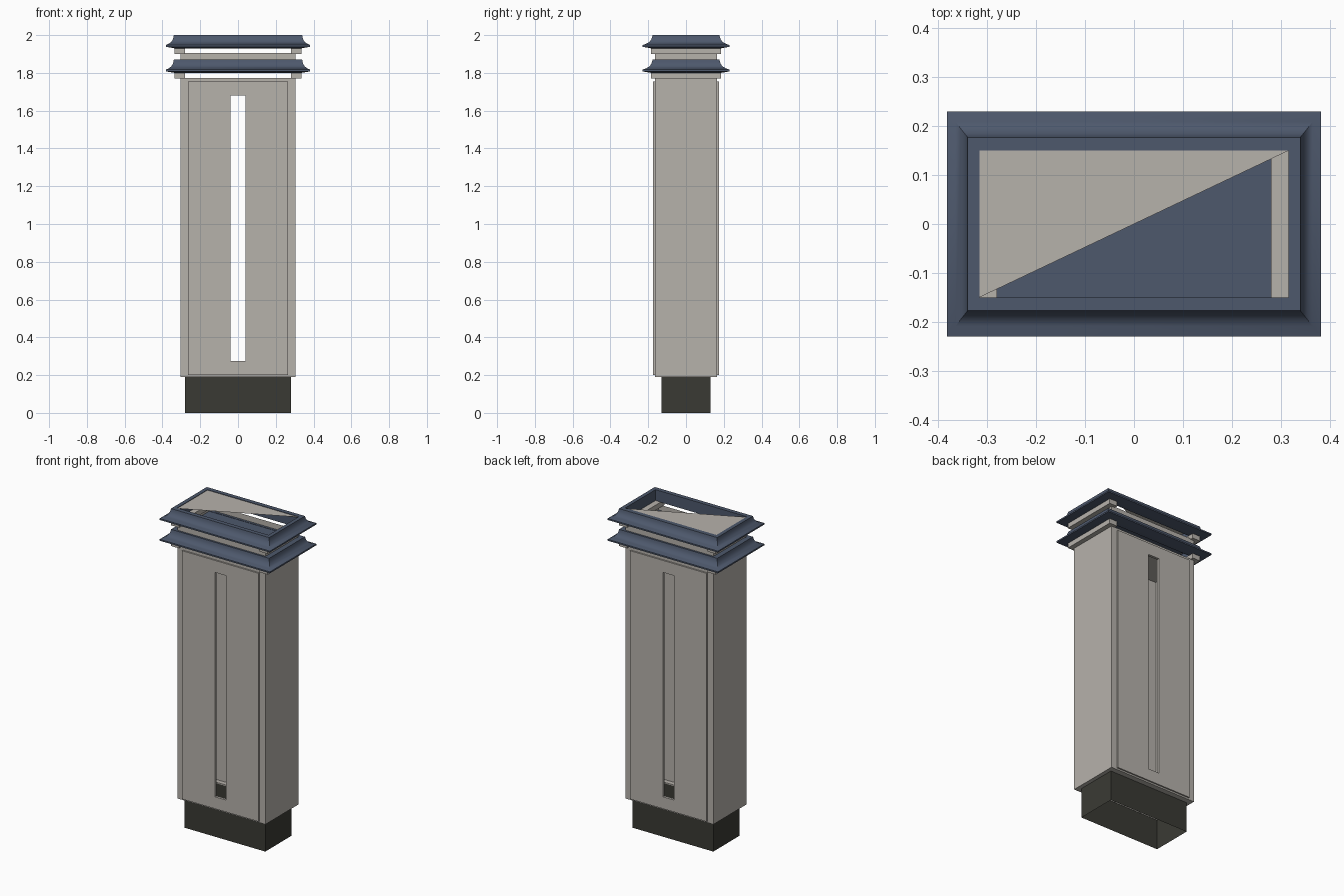
import bpy, bmesh

if "Cube" in bpy.data.objects:
    bpy.data.objects.remove(bpy.data.objects["Cube"])


def material(name, rgb):
    m = bpy.data.materials.new(name)
    m.diffuse_color = (*rgb, 1)
    m.use_nodes = True
    m.node_tree.nodes["Principled BSDF"].inputs["Base Color"].default_value = m.diffuse_color
    return m


STONE = material("warm_grey_stone", (0.47, 0.445, 0.41))
SLATE = material("blue_slate", (0.075, 0.098, 0.15))
DARK = material("dark_plinth", (0.042, 0.042, 0.034))


def new_object(name, bm, mat):
    bmesh.ops.recalc_face_normals(bm, faces=bm.faces)
    me = bpy.data.meshes.new(name)
    bm.to_mesh(me)
    bm.free()
    me.materials.append(mat)
    ob = bpy.data.objects.new(name, me)
    bpy.context.collection.objects.link(ob)
    return ob


def loft(name, rings, mat, closed=False, cap_start=False, cap_end=False):
    """Skin a stack of rectangles given as (half x, half y, z)."""
    bm = bmesh.new()
    loops = [[bm.verts.new((sx * hx, sy * hy, z))
              for sx, sy in ((-1, -1), (1, -1), (1, 1), (-1, 1))]
             for hx, hy, z in rings]
    pairs = list(zip(loops, loops[1:]))
    if closed:
        pairs.append((loops[-1], loops[0]))
    for a, b in pairs:
        for i in range(4):
            j = (i + 1) % 4
            bm.faces.new((a[i], a[j], b[j], b[i]))
    if cap_start:
        bm.faces.new(loops[0])
    if cap_end:
        bm.faces.new(loops[-1])
    return new_object(name, bm, mat)


def box(name, x0, x1, y0, y1, z0, z1, mat):
    ob = loft(name, [((x1 - x0) / 2, (y1 - y0) / 2, z) for z in (z0, z1)], mat,
              cap_start=True, cap_end=True)
    for v in ob.data.vertices:
        v.co.x += (x0 + x1) / 2
        v.co.y += (y0 + y1) / 2
    return ob


def cut(ob, cutter):
    mod = ob.modifiers.new("slot", 'BOOLEAN')
    mod.operation = 'DIFFERENCE'
    mod.solver = 'EXACT'
    mod.object = cutter
    dg = bpy.context.evaluated_depsgraph_get()
    me = bpy.data.meshes.new_from_object(ob.evaluated_get(dg))
    ob.modifiers.clear()
    ob.data = me


# plinth: open tube
loft("plinth", [(0.28, 0.13, 0), (0.28, 0.13, 0.19)], DARK)

# hollow body and raised face panels, all cut by the tall slot
body = loft("body", [(0.295, 0.158, 1.765), (0.295, 0.158, 0.197), (0.278, 0.128, 0.197),
                     (0.278, 0.128, 0.19), (0.305, 0.165, 0.19), (0.305, 0.165, 1.772)],
            STONE, cap_start=True, cap_end=True)
front = box("front_panel", -0.265, 0.265, -0.174, -0.164, 0.2, 1.755, STONE)
back = box("back_panel", -0.265, 0.265, 0.164, 0.174, 0.2, 1.755, STONE)
slot = box("slot_cutter", -0.039, 0.039, -0.4, 0.4, 0.275, 1.68, STONE)
slot.hide_render = True
for part in (body, front, back):
    cut(part, slot)
bpy.data.objects.remove(slot)

# flared roof section: (outward fraction, height below the top)
FLARE = [(0, 0), (0.05, -0.012), (0.14, -0.024), (0.32, -0.036), (0.6, -0.045),
         (1, -0.053), (1, -0.062)]
for label, top in (("lower", 1.87), ("upper", 2.0)):
    rings = [(0.34 + 0.042 * t, 0.177 + 0.053 * t, top + dz) for t, dz in FLARE]
    rings += [(0.335, 0.185, top - 0.07), (0.316, 0.15, top - 0.07), (0.316, 0.15, top)]
    roof = loft(label + "_roof", rings, SLATE, closed=True)
    bpy.context.view_layer.objects.active = roof
    roof.select_set(True)
    bpy.ops.object.shade_smooth_by_angle(angle=0.6)
    roof.select_set(False)
    # side rails carrying the roof
    for side, s in (("left", -1), ("right", 1)):
        x0, x1 = sorted((s * 0.28, s * 0.335))
        box(f"{label}_{side}_rail", x0, x1, -0.185, 0.185, top - 0.1, top - 0.068, STONE)

# neck between the roofs, open at the top
loft("neck", [(0.305, 0.165, 1.865), (0.305, 0.165, 1.905)], STONE)

# lower roof deck, and the half cover on the upper roof
loft("lower_deck", [(0.318, 0.152, 1.868)], SLATE, cap_start=True)
bm = bmesh.new()
bm.faces.new([bm.verts.new(p) for p in
              ((-0.316, -0.15, 1.997), (0.316, 0.15, 1.997), (-0.316, 0.15, 1.997))])
new_object("upper_half_cover", bm, STONE)
